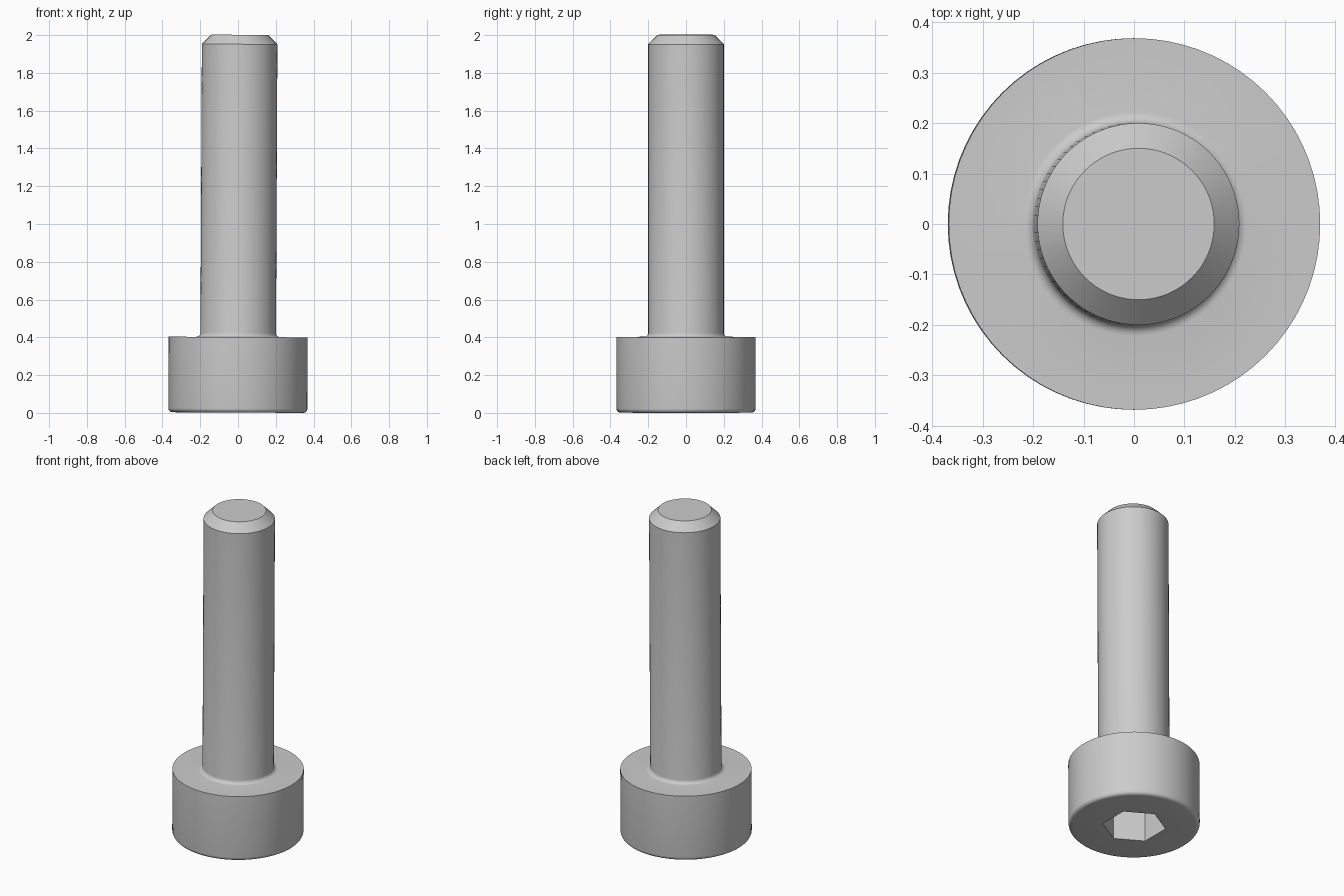
import bpy, bmesh, math
from mathutils import Matrix, Vector

cube = bpy.data.objects.get("Cube")
if cube:
    bpy.data.objects.remove(cube, do_unlink=True)

SEGMENTS = 72
HEAD_R, HEAD_H = 0.368, 0.4
SHAFT_R, LENGTH, CHAMFER = 0.2, 2.0, 0.05
FILLET = 0.022
SOCKET_R, SOCKET_DEPTH = 0.178, 0.2
LEAN = 0.005


def arc(cx, cz, radius, start, end, steps=5):
    """Profile points along an arc, angles in degrees."""
    angles = [math.radians(start + (end - start) * i / steps) for i in range(steps + 1)]
    return [(cx + radius * math.cos(a), cz + radius * math.sin(a)) for a in angles]


def ring(bm, radius, z, count, turn=0.0):
    angles = [turn + math.tau * i / count for i in range(count)]
    return [bm.verts.new((radius * math.cos(a), radius * math.sin(a), z)) for a in angles]


def bridge(bm, low, high):
    n = len(low)
    for i in range(n):
        j = (i + 1) % n
        bm.faces.new((low[i], low[j], high[j], high[i]))


def loop_edges(bm, verts):
    return [bm.edges.get((v, verts[(i + 1) % len(verts)])) for i, v in enumerate(verts)]


# Steel material
steel = bpy.data.materials.new("grey steel")
steel.use_nodes = True
colour = (0.6, 0.6, 0.6, 1.0)
steel.diffuse_color = colour
steel.node_tree.nodes["Principled BSDF"].inputs["Base Color"].default_value = colour

# Turned outline: rounded head edge, fillet under the shaft, chamfered tip
profile = arc(HEAD_R - FILLET, FILLET, FILLET, -90, 0)
profile += [(HEAD_R, HEAD_H)]
profile += arc(SHAFT_R + FILLET, HEAD_H + FILLET, FILLET, 270, 180)
profile += [(SHAFT_R, LENGTH - CHAMFER), (SHAFT_R - CHAMFER, LENGTH)]

bm = bmesh.new()
rings = [ring(bm, r, z, SEGMENTS) for r, z in profile]
for low, high in zip(rings, rings[1:]):
    bridge(bm, low, high)
bm.faces.new(rings[-1])

# Hexagonal socket sunk into the head
turn = math.radians(30)
mouth = ring(bm, SOCKET_R, 0, 6, turn)
floor = ring(bm, SOCKET_R, SOCKET_DEPTH, 6, turn)
bridge(bm, mouth, floor)
bm.faces.new(floor)

# Flat underside between the rim and the socket mouth
bmesh.ops.triangle_fill(bm, use_beauty=True, normal=Vector((0, 0, -1)),
                        edges=loop_edges(bm, rings[0]) + loop_edges(bm, mouth))
bmesh.ops.recalc_face_normals(bm, faces=bm.faces)

# Slight lean towards +x, then rest on the ground and centre
bm.transform(Matrix.Rotation(LEAN, 4, "Y"))
xs = [v.co.x for v in bm.verts]
lowest = min(v.co.z for v in bm.verts)
bm.transform(Matrix.Translation((-(min(xs) + max(xs)) / 2, 0, -lowest)))

mesh = bpy.data.meshes.new("socket_head_bolt")
bm.to_mesh(mesh)
bm.free()
mesh.materials.append(steel)
bolt = bpy.data.objects.new("socket_head_bolt", mesh)
bpy.context.collection.objects.link(bolt)
bpy.ops.object.select_all(action="DESELECT")
bolt.select_set(True)
bpy.context.view_layer.objects.active = bolt
bpy.ops.object.shade_smooth_by_angle(angle=math.radians(30))
